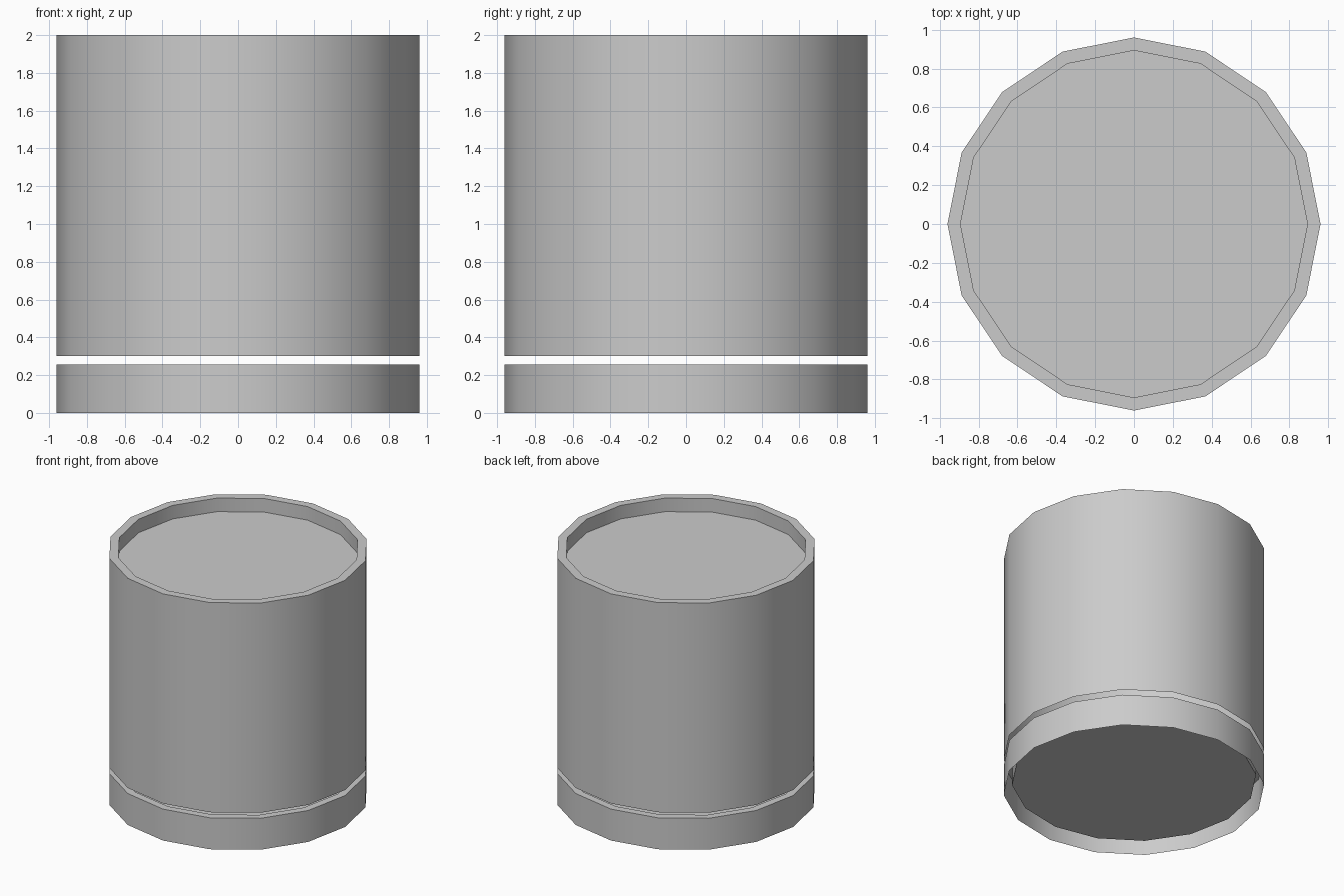
import bpy, bmesh
from math import cos, sin, tau, radians

if "Cube" in bpy.data.objects:
    bpy.data.objects.remove(bpy.data.objects["Cube"])

SIDES = 16


def recessed_shell(name, profile):
    """Spin an (r, z) profile round z and close its last ring with a flat disc."""
    bm = bmesh.new()
    rings = [[bm.verts.new((r * cos(tau * i / SIDES), r * sin(tau * i / SIDES), z))
              for i in range(SIDES)] for r, z in profile]
    for a, b in zip(rings, rings[1:]):
        for i in range(SIDES):
            j = (i + 1) % SIDES
            bm.faces.new((a[i], a[j], b[j], b[i]))
    bm.faces.new(rings[-1])
    mesh = bpy.data.meshes.new(name)
    bm.to_mesh(mesh)
    bm.free()
    obj = bpy.data.objects.new(name, mesh)
    bpy.context.collection.objects.link(obj)
    bpy.ops.object.select_all(action='DESELECT')
    obj.select_set(True)
    bpy.context.view_layer.objects.active = obj
    bpy.ops.object.shade_smooth_by_angle(angle=radians(30))
    return obj


# Tall upper drum: open underneath, rim and shallow recessed top
recessed_shell("upper_drum", [(0.96, 0.30), (0.96, 2.0), (0.893, 2.0), (0.893, 1.89)])

# Low base band: open underneath, rim and recessed floor
recessed_shell("base_band", [(0.96, 0.0), (0.96, 0.255), (0.9, 0.255), (0.9, 0.085)])
